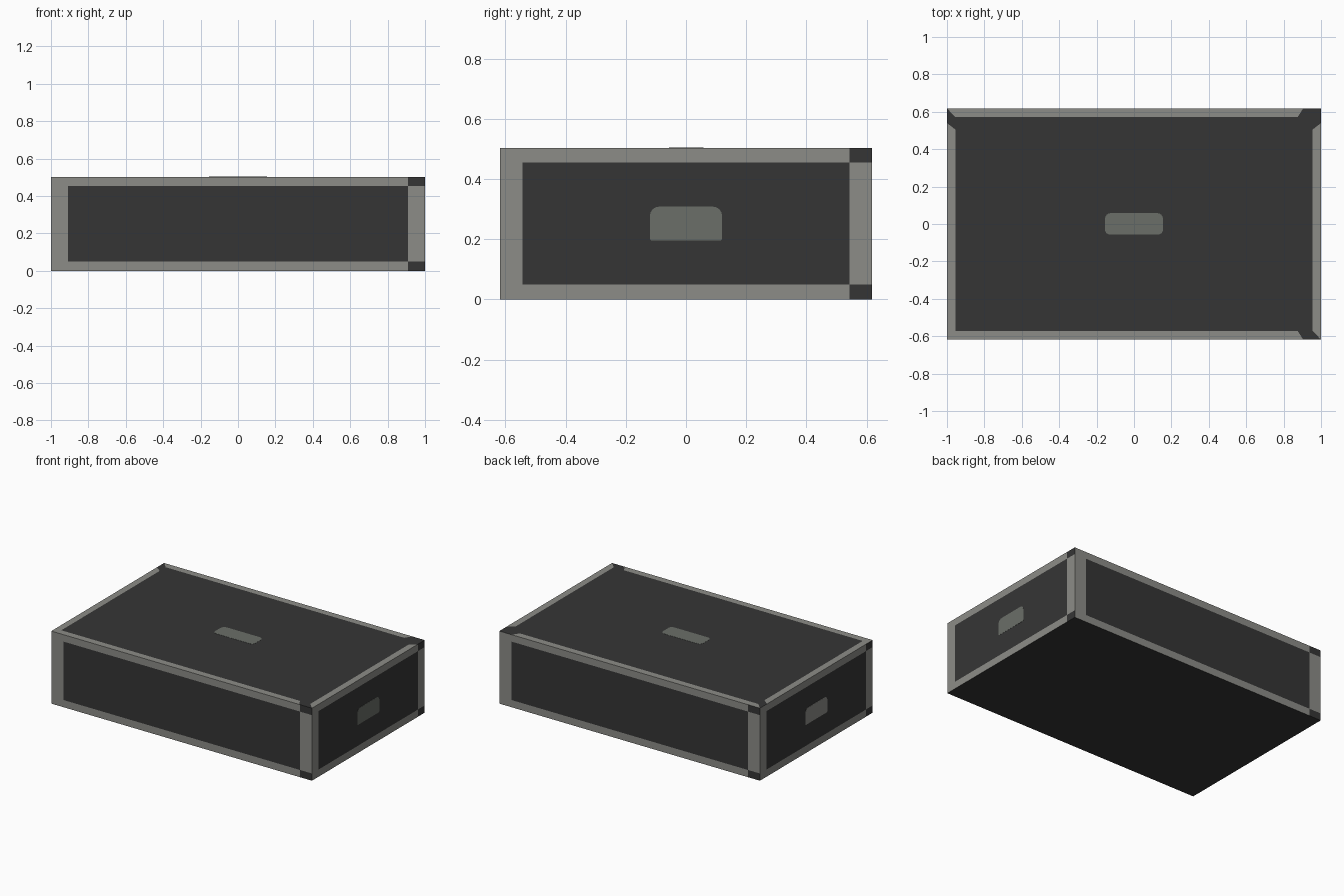
import bpy, bmesh, math
from mathutils import Matrix, Vector

if "Cube" in bpy.data.objects:
    bpy.data.objects.remove(bpy.data.objects["Cube"])

X, Y, H = 1.0, 0.618, 0.503          # half length, half depth, height
XI, YI = 0.955, 0.572                # top panel half sizes


def material(name, rgb):
    m = bpy.data.materials.new(name)
    m.diffuse_color = (*rgb, 1)
    m.use_nodes = True
    m.node_tree.nodes["Principled BSDF"].inputs["Base Color"].default_value = m.diffuse_color
    return m


DARK = material("dark panel", (0.036, 0.036, 0.036))
GREY = material("grey frame", (0.262, 0.262, 0.242))
GRIP = material("grip grey", (0.145, 0.156, 0.138))


def make_object(name, bm, mats):
    mesh = bpy.data.meshes.new(name)
    bm.to_mesh(mesh)
    bm.free()
    for m in mats:
        mesh.materials.append(m)
    ob = bpy.data.objects.new(name, mesh)
    bpy.context.collection.objects.link(ob)
    return ob


def side_matrix(turn, dist):
    # local (u, v, out) -> side wall seen from outside, u right, v up
    return (Matrix.Rotation(turn, 4, 'Z') @ Matrix.Translation((0, -dist, 0))
            @ Matrix.Rotation(math.pi / 2, 4, 'X'))


def add_face(bm, pts, mat, mtx=Matrix()):
    f = bm.faces.new([bm.verts.new(mtx @ Vector(p)) for p in pts])
    f.material_index = mat


bm = bmesh.new()

# four side walls: 3x3 cells, dark centre and dark right-hand corners
SIDES = [(0, X, Y, 0.908), (math.pi / 2, Y, X, 0.544),
         (math.pi, X, Y, 0.908), (-math.pi / 2, Y, X, 0.544)]
for turn, half, dist, inner in SIDES:
    us = [-half, -inner, inner, half]
    vs = [0, 0.05, 0.455, H]
    mtx = side_matrix(turn, dist)
    for i in range(3):
        for j in range(3):
            dark = (i, j) in {(1, 1), (2, 0), (2, 2)}
            add_face(bm, [(us[i], vs[j], 0), (us[i + 1], vs[j], 0),
                          (us[i + 1], vs[j + 1], 0), (us[i], vs[j + 1], 0)],
                     0 if dark else 1, mtx)

# top: dark panel, mitred rim strips that stop short at one end
add_face(bm, [(-XI, -YI, H), (XI, -YI, H), (XI, YI, H), (-XI, YI, H)], 0)
for s in (-1, 1):
    add_face(bm, [(-X, s * Y, H), (0.905, s * Y, H), (0.875, s * YI, H), (-XI, s * YI, H)], 1)
    add_face(bm, [(0.905, s * Y, H), (X, s * Y, H), (XI, s * YI, H), (0.875, s * YI, H)], 0)
    add_face(bm, [(s * X, -Y, H), (s * X, 0.54, H), (s * XI, 0.505, H), (s * XI, -YI, H)], 1)
    add_face(bm, [(s * X, 0.54, H), (s * X, Y, H), (s * XI, YI, H), (s * XI, 0.505, H)], 0)

# plain underside
add_face(bm, [(-X, Y, 0), (X, Y, 0), (X, -Y, 0), (-X, -Y, 0)], 0)
bmesh.ops.remove_doubles(bm, verts=bm.verts, dist=1e-5)
bmesh.ops.recalc_face_normals(bm, faces=bm.faces)
make_object("case_body", bm, [DARK, GREY])


def grip(name, half_u, v0, v1, r_top, r_low, mtx, mat):
    # thin rounded plate just proud of the wall
    bm = bmesh.new()
    pts = []
    corners = [(half_u, v1, r_top, 0), (-half_u, v1, r_top, 90),
               (-half_u, v0, r_low, 180), (half_u, v0, r_low, 270)]
    for u, v, r, start in corners:
        cu = u - math.copysign(r, u)
        cv = v - r if v == v1 else v + r
        for k in range(5):
            a = math.radians(start + k * 22.5)
            pts.append((cu + r * math.cos(a), cv + r * math.sin(a), 0))
    add_face(bm, pts, 0, mtx)
    ext = bmesh.ops.extrude_face_region(bm, geom=bm.faces[:])
    out = (mtx.to_3x3() @ Vector((0, 0, 1))) * 0.002
    bmesh.ops.translate(bm, vec=out,
                        verts=[g for g in ext["geom"] if isinstance(g, bmesh.types.BMVert)])
    bmesh.ops.recalc_face_normals(bm, faces=bm.faces)
    make_object(name, bm, [mat])


# hand grips on both ends and the lid
grip("right_grip", 0.12, 0.195, 0.308, 0.03, 0.008, side_matrix(math.pi / 2, X - 0.001), GRIP)
grip("left_grip", 0.12, 0.195, 0.308, 0.03, 0.008, side_matrix(-math.pi / 2, X - 0.001), GREY)
grip("lid_grip", 0.155, -0.056, 0.058, 0.03, 0.025, Matrix.Translation((0, 0, H - 0.001)), GRIP)
